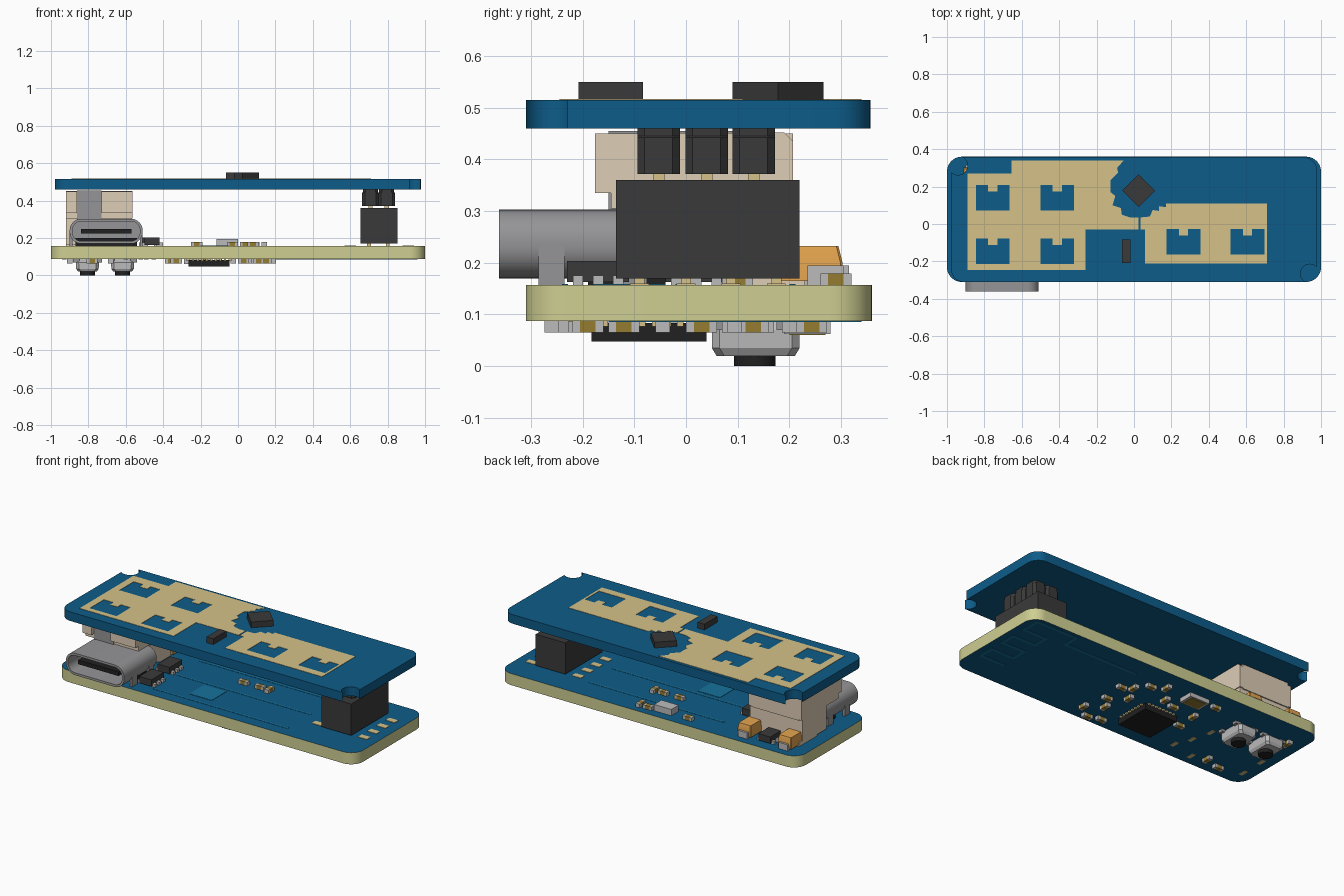
import bpy, bmesh, math

if "Cube" in bpy.data.objects:
    bpy.data.objects.remove(bpy.data.objects["Cube"])

def mat(name, r, g, b):
    m = bpy.data.materials.new(name)
    m.diffuse_color = (r, g, b, 1)
    m.use_nodes = True
    m.node_tree.nodes["Principled BSDF"].inputs["Base Color"].default_value = m.diffuse_color
    return m

BLUE = mat("board_blue", .004, .107, .25)
TRACE = mat("trace_blue", .008, .17, .33)
GOLD = mat("copper_gold", .67, .54, .25)
EDGE = mat("board_edge", .62, .62, .29)
BLACK = mat("plastic_black", .042, .042, .042)
DARK = mat("plastic_dark", .015, .015, .015)
BEIGE = mat("housing_beige", .73, .61, .47)
ORANGE = mat("capacitor_orange", .79, .38, .08)
STEEL = mat("steel", .3, .3, .31)
TIN = mat("tin", .5, .5, .5)
BROWN = mat("chip_brown", .3, .2, .03)

# Skin a chain of equal-length loops and cap both ends
def loft(name, loops, m, cap=None):
    bm = bmesh.new()
    rings = [[bm.verts.new(p) for p in lp] for lp in loops]
    n = len(rings[0])
    for a, b in zip(rings, rings[1:]):
        for i in range(n):
            bm.faces.new((a[i], a[(i + 1) % n], b[(i + 1) % n], b[i]))
    for r in (rings[0], rings[-1]):
        bm.faces.new(r).material_index = 1 if cap else 0
    bmesh.ops.recalc_face_normals(bm, faces=bm.faces)
    me = bpy.data.meshes.new(name)
    bm.to_mesh(me)
    bm.free()
    me.materials.append(m)
    if cap:
        me.materials.append(cap)
    ob = bpy.data.objects.new(name, me)
    bpy.context.collection.objects.link(ob)
    return ob

def prism(name, pts, z0, z1, m, cap=None):
    return loft(name, [[(x, y, z) for x, y in pts] for z in (z0, z1)], m, cap)

def box(name, x0, x1, y0, y1, z0, z1, m):
    return prism(name, [(x0, y0), (x1, y0), (x1, y1), (x0, y1)], z0, z1, m)

def arc(cx, cy, r, a0, a1, n=10):
    return [(cx + r * math.cos(math.radians(a0 + (a1 - a0) * i / n)),
             cy + r * math.sin(math.radians(a0 + (a1 - a0) * i / n))) for i in range(n + 1)]

def rounded(x0, x1, y0, y1, r, n=10):
    return (arc(x0 + r, y0 + r, r, 180, 270, n) + arc(x1 - r, y0 + r, r, 270, 360, n) +
            arc(x1 - r, y1 - r, r, 0, 90, n) + arc(x0 + r, y1 - r, r, 90, 180, n))

def octagon(cx, cy, hx, hy, c):
    return [(cx + hx - c, cy + hy), (cx - hx + c, cy + hy), (cx - hx, cy + hy - c), (cx - hx, cy - hy + c),
            (cx - hx + c, cy - hy), (cx + hx - c, cy - hy), (cx + hx, cy - hy + c), (cx + hx, cy + hy - c)]

# Boards: the upper one has two round corner notches
TOP, BOT = .157, .087
prism("lower_board", rounded(-1, 1, -.31, .36, .08), BOT, TOP, EDGE, BLUE)
X, Y0, Y1, R = .978, -.31, .357, .07
prism("upper_board",
      arc(-X + R, Y0 + R, R, 180, 270) + arc(.94, -.265, .05, 244, 46, 20) +
      arc(X - R, Y1 - R, R, 0, 90) + arc(-.94, .312, .05, 64, -134, 20), .46, .515, BLUE)

# Gold copper area with notched windows, filled from a 2D curve
copper = [(-.89, .27), (-.655, .27), (-.655, .34), (-.055, .34), (-.09, .30), (-.085, .275), (-.125, .235),
          (-.125, .17), (-.1, .15), (-.115, .1), (-.07, .085), (-.065, .05), (-.02, .035), (.025, .035),
          (.025, -.03), (-.26, -.03), (-.26, -.245), (-.89, -.245)]
copper_right = [(.035, .035), (.085, .04), (.1, .075), (.135, .07), (.135, .095), (.17, .09), (.17, .11),
                (.71, .11), (.71, -.21), (.06, -.21), (.06, -.03), (.035, -.03)]
def window(cx, cy, w=.09, h=.068, t=.025):
    return [(cx - w, cy - h), (cx + w, cy - h), (cx + w, cy + h), (cx + t, cy + h), (cx + t, cy + h - .035),
            (cx - t, cy + h - .035), (cx - t, cy + h), (cx - w, cy + h)]
cu = bpy.data.curves.new("copper_curve", 'CURVE')
cu.dimensions, cu.fill_mode, cu.extrude = '2D', 'BOTH', .001
holes = [(-.755, .14), (-.41, .14), (-.755, -.145), (-.41, -.145), (.265, -.095), (.607, -.095)]
for pts in [copper, copper_right] + [window(*h) for h in holes]:
    s = cu.splines.new('POLY')
    s.points.add(len(pts) - 1)
    for p, q in zip(s.points, pts):
        p.co = (*q, 0, 1)
    s.use_cyclic_u = True
tmp = bpy.data.objects.new("copper_tmp", cu)
bpy.context.collection.objects.link(tmp)
me = bpy.data.meshes.new_from_object(tmp.evaluated_get(bpy.context.evaluated_depsgraph_get()))
bpy.data.objects.remove(tmp)
me.materials.clear()
me.materials.append(GOLD)
area = bpy.data.objects.new("copper_area", me)
area.location.z = .516
bpy.context.collection.objects.link(area)

# Sensor chips on the upper board
prism("diamond_chip", [(.025 + .088 * a, .178 + .088 * b) for a, b in ((1, 0), (0, 1), (-1, 0), (0, -1))],
      .515, .55, BLACK)
box("slim_chip", -.065, -.02, -.208, -.083, .515, .55, BLACK)

# Pin header stack between the boards
box("header_socket", .655, .853, -.135, .22, .17, .36, BLACK)
for x in (.708, .795):
    for y in (-.053, .04, .131):
        loft("header_block", [[(*p, z) for p in octagon(x, y, hx, .041, .014)]
             for z, hx in ((.372, .044), (.442, .044), (.445, .04), (.46, .04))], BLACK)
        box("header_pin", x - .011, x + .011, y - .011, y + .011, .34, .38, GOLD)
for y in (-.09, 0, .087, .175):
    for x in (.7, .8):
        box("socket_foot", x - .01, x + .01, y - .01, y + .01, TOP, .175, GOLD)
    for x in (.6, .91):
        box("header_pad", x - .03, x + .03, y - .018, y + .018, TOP, TOP + .003, GOLD)

# Charging port: hollow rounded shell, tongue and legs
def shell_loop(inset, y):
    i = inset
    return [(x, y, z) for x, z in rounded(-.9 + i, -.51 - i, .17 + i, .303 - i, .062 - i)]
loft("port_shell", [shell_loop(0, -.05), shell_loop(0, -.362), shell_loop(.014, -.362), shell_loop(.014, -.12)], STEEL)
box("port_tongue", -.84, -.57, -.33, -.11, .224, .249, DARK)
box("port_base", -.87, -.54, -.19, -.04, TOP, .2, DARK)
for x in (-.9, -.525):
    for y in (-.26, -.1):
        box("port_leg", x, x + .015, y - .025, y + .025, TOP, .235, STEEL)

# Mated cable connector behind the port
box("socket_base", -.92, -.57, -.03, .2, .165, .31, BEIGE)
box("socket_back", -.9, -.585, .15, .207, .3, .45, BEIGE)
for x0, x1 in ((-.92, -.86), (-.73, -.565)):
    loft("plug_side", [[(x0, y, z) for y, z in prof] if x == 0 else [(x1, y, z) for y, z in prof]
         for prof in [[(-.145, .305), (.207, .305), (.207, .435), (.19, .452), (-.176, .45), (-.176, .335), (-.145, .335)]]
         for x in (0, 1)], BEIGE)
box("plug_core", -.86, -.73, -.15, .16, .3, .455, STEEL)
for x in (-.9, -.61):
    box("socket_tab", x - .02, x + .04, .06, .23, TOP, .18, BEIGE)

# Tantalum capacitors with tin ends
for x in (-.87, -.6):
    loft("tantalum_capacitor", [[(*p, z) for p in rounded(x - hx, x + hx, .235 - hy, .235 + hy, .004, 1)]
         for z, hx, hy in ((.165, .045, .065), (.2, .045, .068), (.232, .04, .06))], ORANGE)
    for y in (.165, .305):
        box("capacitor_end", x - .03, x + .03, y - .01, y + .01, TOP, .195, TIN)

# Small black chips with three-a-side legs
def small_chip(x, y, hx=.04, hy=.06):
    box("small_chip", x - hx, x + hx, y - hy, y + hy, .163, .203, BLACK)
    for s in (-1, 1):
        for d in (-.65, 0, .65):
            box("chip_leg", x + s * hx - .018, x + s * hx + .018, y + d * hy - .01, y + d * hy + .01, TOP, .175, TIN)
for p in ((-.735, .24), (-.46, -.17), (-.47, .02)):
    small_chip(*p)

# Two-terminal passives; d = +1 on the top face, -1 underneath
def passive(x, y, along_x=True, d=1, m=BROWN, l=.03, w=.014, h=.022):
    z = TOP if d > 0 else BOT
    for a, b, c in ((-1, -.5, TIN), (-.5, .5, m), (.5, 1, TIN)):
        if along_x:
            box("passive_part", x + a * l, x + b * l, y - w, y + w, z, z + d * h, c)
        else:
            box("passive_part", x - w, x + w, y + a * l, y + b * l, z, z + d * h, c)
for x, y in ((-.03, .1), (.08, .1), (.14, .1), (.04, .3), (.1, .29), (-.22, .29)):
    passive(x, y, x < .1)
box("top_oscillator", -.115, 0, .235, .305, TOP, .195, TIN)
box("thermal_patch", -.2, -.05, -.18, -.04, TOP, TOP + .002, TRACE)
for y in (-.24, -.02, .2):
    box("top_trace", -.4, .5, y, y + .012, TOP, TOP + .0015, TRACE)

# Underside: controller with edge pads, crystal, passives
box("controller_chip", -.265, -.045, -.183, .04, .048, .083, DARK)
for i in range(8):
    t = -.085 + i * .0243
    for s in (-1, 1):
        box("controller_pad", -.155 + s * .112 - .008, -.155 + s * .112 + .008, t - .078, t - .066, .077, BOT, GOLD)
        box("controller_pad", -.161 + t, -.149 + t, -.0715 + s * .113 - .008, -.0715 + s * .113 + .008, .077, BOT, GOLD)
box("crystal", -.29, -.16, .19, .28, .062, BOT, TIN)
box("crystal_lid", -.275, -.175, .2, .27, .06, .064, BROWN)
for i, (x, y) in enumerate([(.165, .094), (.11, .13), (.15, -.045), (.19, -.19), (.11, -.26), (.06, .03), (.05, .2),
                            (-.025, .243), (-.36, .25), (-.33, .1), (-.33, -.02), (-.1, .14), (-.18, .11),
                            (.1, -.12), (.03, -.24), (-.68, -.2), (-.78, -.23), (-.9, .2)]):
    passive(x, y, i % 2 == 0, -1)
for x, y in ((-.49, -.1), (-.52, .02), (-.45, -.2), (-.6, -.24), (-.93, -.05), (-.93, -.2)):
    box("test_pad", x - .012, x + .012, y - .025, y + .025, BOT - .002, BOT, GOLD)

# Push buttons underneath
for x in (-.805, -.617):
    loft("button_body", [[(*p, z) for p in octagon(x, .135, hx, hy, .015)]
         for z, hx, hy in ((BOT, .052, .065), (.07, .062, .085), (.035, .06, .085), (.02, .05, .076))], TIN)
    prism("button_plunger", arc(x, .133, .04, 0, 345, 23), 0, .03, DARK)
    for sx in (-1, 1):
        for y in (.075, .19):
            box("button_leg", x + sx * .06 - .018, x + sx * .06 + .018, y - .015, y + .015, .07, BOT, STEEL)

# Meandering antenna trace underneath
path = [(.2, .24), (.68, .24), (.68, .33), (.95, .33), (.95, .22), (.8, .22), (.8, .13), (.95, .13),
        (.95, .04), (.8, .04), (.8, -.05), (.95, -.05), (.95, -.14), (.8, -.14)]
for (x0, y0), (x1, y1) in zip(path, path[1:]):
    box("antenna_trace", min(x0, x1) - .01, max(x0, x1) + .01, min(y0, y1) - .01, max(y0, y1) + .01,
        BOT - .0015, BOT, TRACE)

# Smooth the rounded sides, keep hard edges
bpy.ops.object.select_all(action='SELECT')
bpy.context.view_layer.objects.active = bpy.data.objects["lower_board"]
bpy.ops.object.shade_smooth_by_angle()
